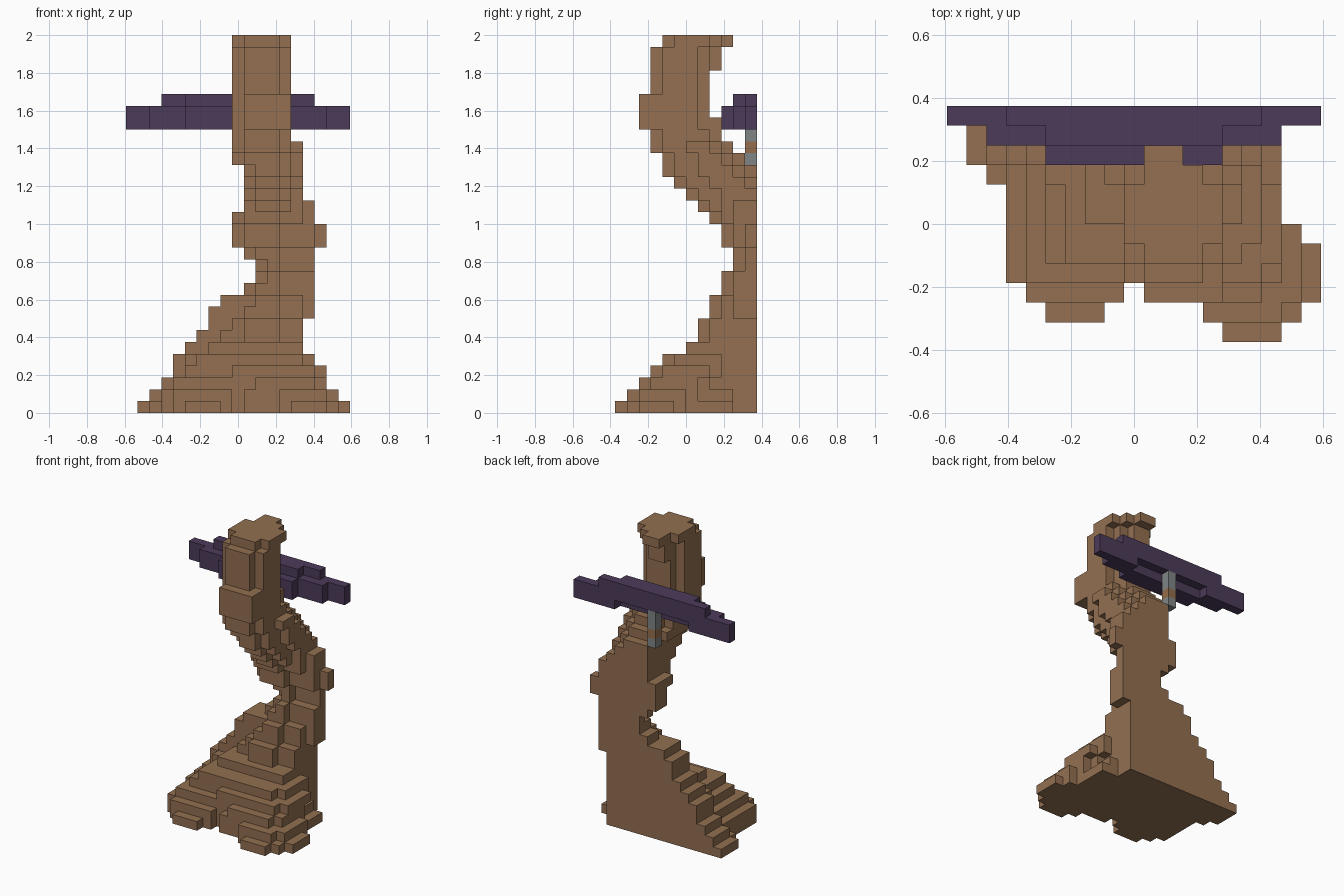
import bpy
import bmesh
from mathutils import Vector

UNIT = 1 / 16
ORIGIN = Vector((-9.5, -6, 0))

cube = bpy.data.objects.get("Cube")
if cube:
    bpy.data.objects.remove(cube, do_unlink=True)


def make_material(name, rgb):
    mat = bpy.data.materials.new(name)
    mat.use_nodes = True
    mat.diffuse_color = (*rgb, 1)
    bsdf = next(n for n in mat.node_tree.nodes if n.type == 'BSDF_PRINCIPLED')
    bsdf.inputs["Base Color"].default_value = (*rgb, 1)
    return mat


brown = make_material("earth brown", (0.292, 0.16, 0.083))
purple = make_material("dusky purple", (0.072, 0.043, 0.101))
grey = make_material("stone grey", (0.22, 0.235, 0.235))
tan = make_material("band tan", (0.3, 0.155, 0.07))


def block(x0, x1, y0, y1, z0, z1):
    """All grid cells inside a box."""
    return {(x, y, z) for x in range(x0, x1)
            for y in range(y0, y1) for z in range(z0, z1)}


def build(name, cells, material):
    """Join cells into one object, keeping only the outer faces."""
    bm = bmesh.new()
    verts = {}

    def corner(point):
        key = tuple(point)
        if key not in verts:
            verts[key] = bm.verts.new((Vector(key) + ORIGIN) * UNIT)
        return verts[key]

    for cell in cells:
        for axis in range(3):
            for side in (0, 1):
                other = list(cell)
                other[axis] += 2 * side - 1
                if tuple(other) in cells:
                    continue
                u, v = (axis + 1) % 3, (axis + 2) % 3
                loop = []
                for du, dv in ((0, 0), (1, 0), (1, 1), (0, 1)):
                    p = list(cell)
                    p[axis] += side
                    p[u] += du
                    p[v] += dv
                    loop.append(corner(p))
                bm.faces.new(loop if side else loop[::-1])
    mesh = bpy.data.meshes.new(name)
    bm.to_mesh(mesh)
    bm.free()
    mesh.materials.append(material)
    obj = bpy.data.objects.new(name, mesh)
    bpy.context.collection.objects.link(obj)
    return obj


# Outline of the body, layer by layer from the ground up
left = [1, 2, 3] + [4] * 2 + [5, 6] + [7] * 2 + [8, 10] + [11] * 2 + [10] \
    + [9] * 3 + [10] * 4 + [9] * 11
right = [19, 18] + [17] * 2 + [16] + [15] * 3 + [16] * 10 + [15] * 5 + [14] * 9
front = [0, 1, 2, 3, 4, 6] + [7] * 2 + [8] * 2 + [9] * 2 + [10] * 2 + [9] * 2 \
    + [8, 7, 6, 5] + [4] * 2 + [3] * 2 + [2] * 3 + [3] * 4 + [4]
back = [12] * 21 + [11, 10] + [9] * 2 + [8] * 4 + [9] * 2 + [10]

# Where the forward lobe of each foot layer starts
lobe_start = [14, 13, 11, 9, 6]
FOOT_TOP = len(lobe_start)
SLOPE_TOP = 11
REAR = 9


def foot_row(k, y):
    """Spread base with two rounded lobes at the front."""
    r = y - front[k]
    if y >= REAR:
        lo = left[k]
    elif y == REAR - 1:
        lo = left[k] + 1
    else:
        lo = max(3, k + 2)
    hi = right[k]
    if r == 0:
        lo, hi = lobe_start[k], min(hi - 1, 17)
    elif r == 5 or (k == 0 and r == 1):
        hi -= 1
    elif r > 5:
        hi = max(hi - 2, 15)
    if y >= REAR + 1:
        hi = 15
    if k < 2 and 0 < r and y < 3:
        lo = 6 - y
    row = block(lo, hi, y, y + 1, k, k + 1)
    # Groove between the lobes
    if k == 0 and y == 1:
        row -= block(8, 13, y, y + 1, k, k + 1)
    elif k < 2 and y == 2:
        row -= block(9, 10, y, y + 1, k, k + 1)
    return row


def trunk_row(k, y):
    """Column that leans back, then forward to the head."""
    lo, hi = left[k], right[k]
    if y < REAR:
        hi = min(hi, 15 if k < 8 else 14)
        if k < SLOPE_TOP:
            lo += 2
    elif y == REAR:
        hi = min(hi, 15)
    # Shoulder stepping down towards the back
    if 18 <= k <= 24:
        if y >= 31 - k:
            hi = 13
        elif y >= 30 - k or y < front[k] + 3:
            hi = 14
        else:
            hi = right[k]
    # Rounded corners, with a wider brow across the head
    if 24 <= k <= 26 and y < 4:
        lo, hi = 10, 14
    elif k in (6, 7) and y == front[k]:
        lo, hi = 10, 13
    elif k > 5 and (y == front[k] or (k > 20 and y < 4)):
        lo, hi = lo + 1, min(hi, 14) - 1
    if k > 20 and y == back[k] - 1:
        lo, hi = 10, 12 if k > 28 else 13
    elif k > 28 and y == back[k] - 2:
        lo, hi = 10, 13
    return block(lo, hi, y, y + 1, k, k + 1)


body = set()
for k in range(len(left)):
    row = foot_row if k < FOOT_TOP else trunk_row
    for y in range(front[k], back[k]):
        body |= row(k, y)

# Small knob on the side of the column
body |= block(16, 17, 11, 12, 14, 16)
build("body", body, brown)

# Crossbar: stepped, symmetric, notched underneath at the back
bar = set()
for inset, y, top in ((0, 11, 26), (2, 10, 26), (5, 9, 26), (3, 11, 27), (5, 10, 27)):
    bar |= block(inset, 19 - inset, y, y + 1, 24, top)
bar -= block(5, 14, 11, 12, 24, 25)
build("crossbar", bar, purple)

# Handle below the crossbar with a coloured band
for name, z0, z1, mat in (("handle_tip", 21, 22, grey), ("handle_band", 22, 23, tan),
                          ("handle_top", 23, 25, grey)):
    build(name, block(9, 10, 11, 12, z0, z1), mat)
